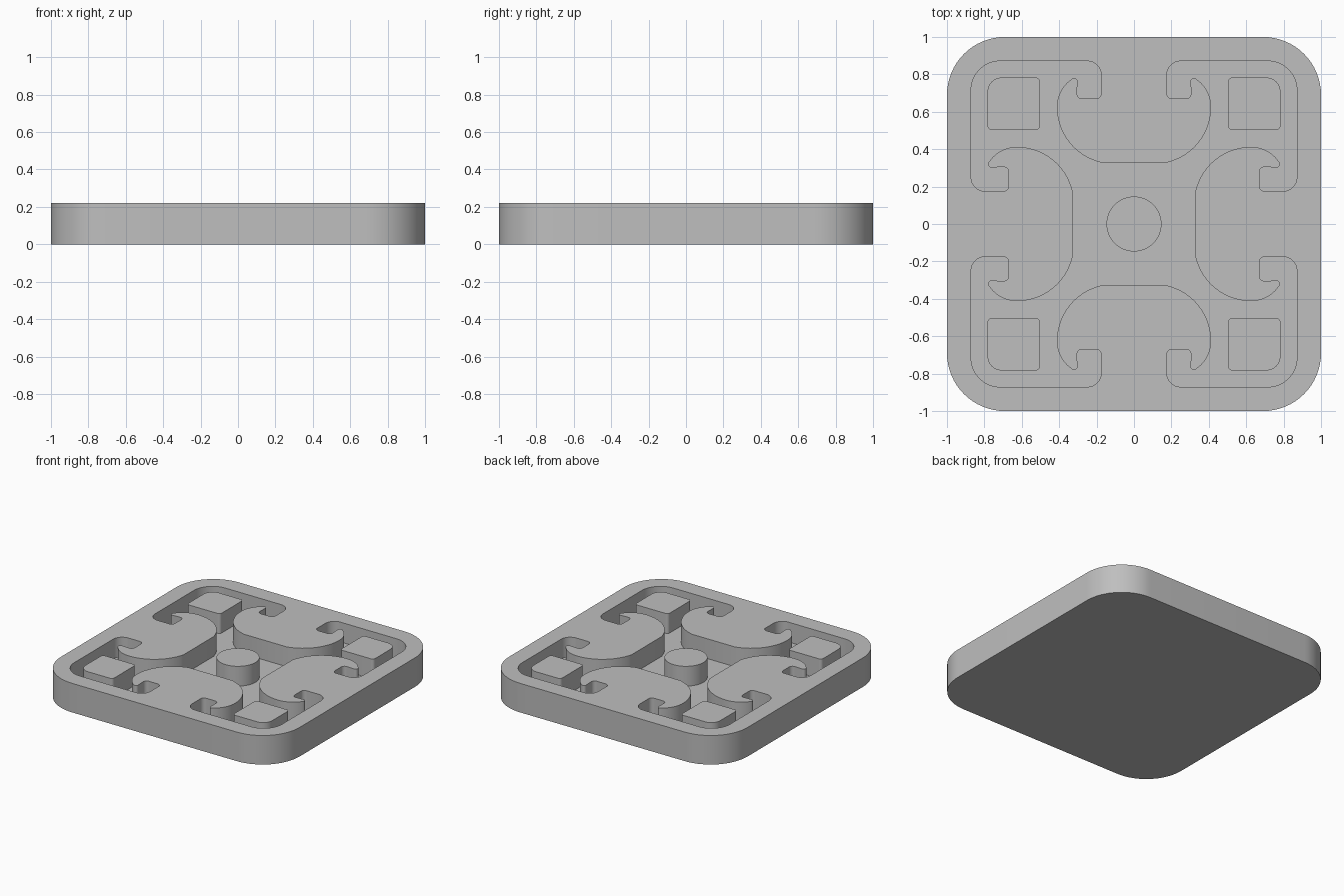
import bpy, bmesh
from math import radians, sin, cos

TOP, FLOOR = 0.22, 0.07

cube = bpy.data.objects.get("Cube")
if cube:
    bpy.data.objects.remove(cube)

grey = bpy.data.materials.new("plain_grey")
grey.use_nodes = True
tone = (0.52, 0.52, 0.52, 1)
grey.diffuse_color = tone
grey.node_tree.nodes["Principled BSDF"].inputs["Base Color"].default_value = tone


def arc(cx, cy, r, a0, a1, n=8):
    """Points along a circular arc, angles in degrees."""
    angles = [radians(a0 + (a1 - a0) * i / n) for i in range(n + 1)]
    return [(cx + r * cos(a), cy + r * sin(a)) for a in angles]


def rounded_box(x0, y0, x1, y1, radii, n=8):
    """Rectangle outline; radii run from the +x+y corner anticlockwise."""
    corners = [(x1, y1, -1, -1), (x0, y1, 1, -1), (x0, y0, 1, 1), (x1, y0, -1, 1)]
    pts = []
    for i, ((x, y, sx, sy), r) in enumerate(zip(corners, radii)):
        pts += arc(x + sx * r, y + sy * r, r, 90 * i, 90 * i + 90, n)
    return pts


def turn(pts, times):
    """Rotate points by quarter turns clockwise."""
    for _ in range(times):
        pts = [(y, -x) for x, y in pts]
    return pts


def prism(name, outline, z0, z1):
    """Extrude a closed outline upwards into a solid object."""
    bm = bmesh.new()
    face = bm.faces.new([bm.verts.new((x, y, z0)) for x, y in outline])
    side = bmesh.ops.extrude_face_region(bm, geom=[face], use_keep_orig=True)
    verts = [g for g in side["geom"] if isinstance(g, bmesh.types.BMVert)]
    bmesh.ops.translate(bm, verts=verts, vec=(0, 0, z1 - z0))
    bmesh.ops.recalc_face_normals(bm, faces=bm.faces)
    mesh = bpy.data.meshes.new(name)
    bm.to_mesh(mesh)
    bm.free()
    mesh.materials.append(grey)
    obj = bpy.data.objects.new(name, mesh)
    bpy.context.collection.objects.link(obj)
    return obj


# Half of one corner of the recess: petal side, hooked tip, slot end, outer corner
half = arc(.107, .626, .305, -76, 0, 16)
half += arc(.232, .626, .18, 0, 57, 10)[1:]
half += arc(.32, .762, .018, 57, 180)[1:]
half += arc(.277, .698, .028, 0, -90)
half += arc(.205, .70, .03, -90, -180)
half += arc(.25, .796, .075, 180, 90)
half += arc(.716, .716, .155, 90, 45)

# Mirror across the diagonal, then repeat round the centre
corner = half + [(y, x) for x, y in reversed(half[:-1])]
recess = [p for k in range(4) for p in turn(corner, k)]

# Plate with the recess cut into its top
plate = prism("plate", rounded_box(-1, -1, 1, 1, [.31] * 4, 16), 0, TOP)
cutter = prism("recess_cutter", recess, FLOOR, TOP + 0.1)
cutter.hide_render = True
cut = plate.modifiers.new("recess", "BOOLEAN")
cut.operation = "DIFFERENCE"
cut.solver = "EXACT"
cut.object = cutter
bpy.context.view_layer.objects.active = plate
bpy.ops.object.modifier_apply(modifier=cut.name)
bpy.data.objects.remove(cutter)

# Raised islands standing on the recess floor
parts = [plate, prism("centre_post", arc(0, 0, .147, 0, 354.375, 63), FLOOR, TOP)]
block = rounded_box(.503, .503, .783, .783, [.075, .022, .022, .022])
names = ["back_left", "front_left", "front_right", "back_right"]
for k, name in enumerate(names):
    parts.append(prism(name + "_block", turn(block, k), FLOOR, TOP))

# Smooth curved walls, keep rims sharp
bpy.ops.object.select_all(action="DESELECT")
for obj in parts:
    obj.select_set(True)
bpy.context.view_layer.objects.active = plate
bpy.ops.object.shade_smooth_by_angle(angle=radians(30))
